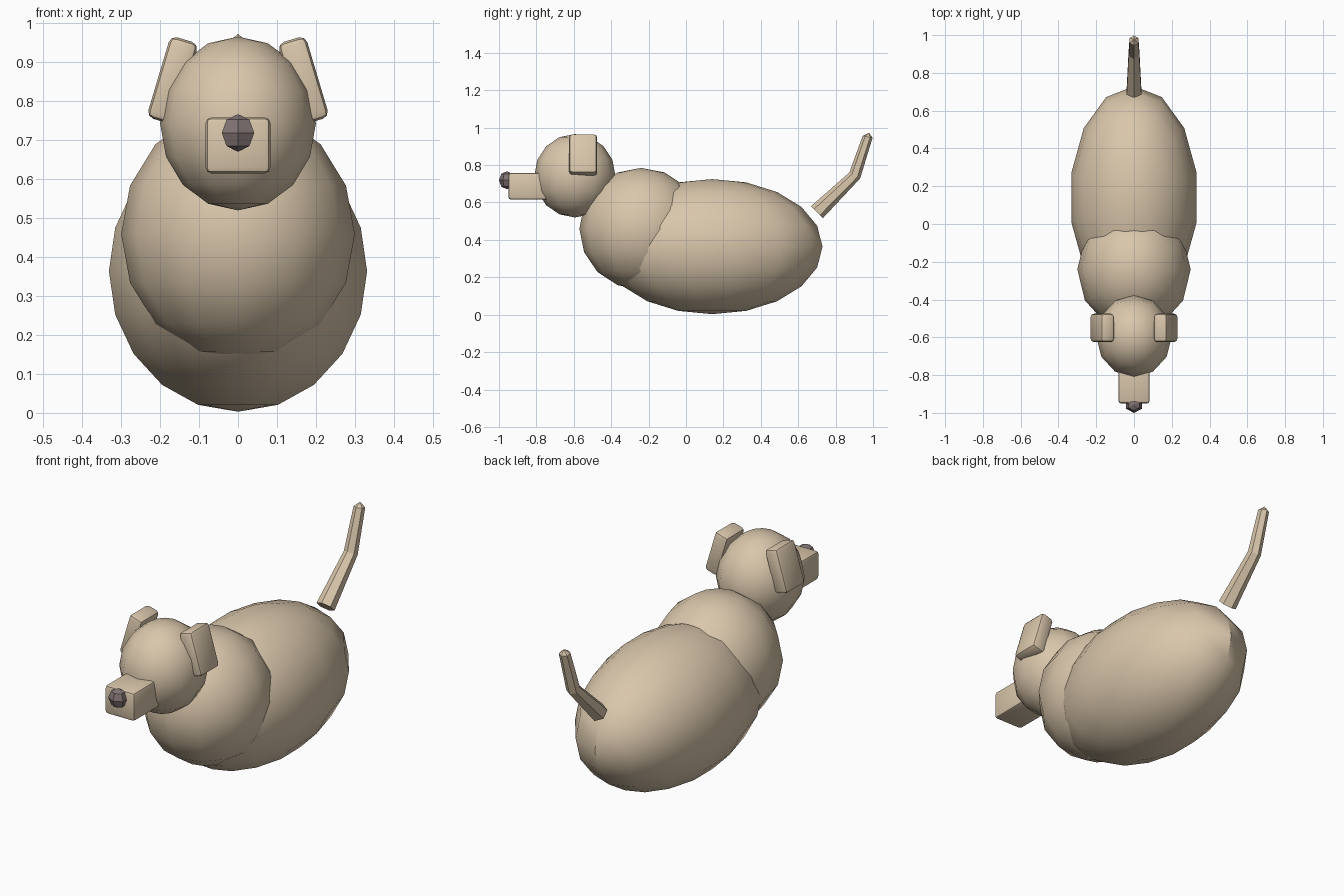
import bpy, bmesh, math
from mathutils import Vector, Matrix

if "Cube" in bpy.data.objects:
    bpy.data.objects.remove(bpy.data.objects["Cube"])


def material(name, color):
    m = bpy.data.materials.new(name)
    m.diffuse_color = (*color, 1)
    m.use_nodes = True
    m.node_tree.nodes["Principled BSDF"].inputs["Base Color"].default_value = m.diffuse_color
    return m


FUR = material("fur", (0.70, 0.57, 0.41))
DARK = material("dark", (0.22, 0.17, 0.17))


def finish(bm, name, mat, smooth=True):
    bmesh.ops.recalc_face_normals(bm, faces=bm.faces)
    me = bpy.data.meshes.new(name)
    bm.to_mesh(me)
    bm.free()
    me.materials.append(mat)
    ob = bpy.data.objects.new(name, me)
    bpy.context.collection.objects.link(ob)
    if smooth:
        bpy.ops.object.select_all(action='DESELECT')
        ob.select_set(True)
        bpy.context.view_layer.objects.active = ob
        bpy.ops.object.shade_smooth_by_angle(angle=math.radians(35))
    return ob


def ellipsoid(name, centre, radii, segments, rings, mat=FUR, smooth=True):
    bm = bmesh.new()
    bmesh.ops.create_uvsphere(bm, u_segments=segments, v_segments=rings, radius=1)
    bmesh.ops.transform(bm, verts=bm.verts,
                        matrix=Matrix.Translation(centre) @ Matrix.Diagonal((*radii, 1)))
    return finish(bm, name, mat, smooth)


def soft_box(name, centre, size, bevel, tilt=0.0):
    bm = bmesh.new()
    bmesh.ops.create_cube(bm, size=1)
    bmesh.ops.scale(bm, vec=size, verts=bm.verts)
    bmesh.ops.bevel(bm, geom=bm.edges[:], offset=bevel, segments=2,
                    profile=0.5, affect='EDGES')
    bmesh.ops.transform(bm, verts=bm.verts,
                        matrix=Matrix.Translation(centre) @ Matrix.Rotation(tilt, 4, 'Y'))
    return finish(bm, name, FUR)


# Torso, chest and head
ellipsoid("body", (0, 0.14, 0.364), (0.34, 0.59, 0.361), 14, 10)
ellipsoid("chest", (0, -0.24, 0.459), (0.30, 0.33, 0.326), 12, 8)
ellipsoid("head", (0, -0.594, 0.743), (0.20, 0.217, 0.223), 12, 8)

# Snout and nose
soft_box("snout", (0, -0.83, 0.687), (0.166, 0.24, 0.144), 0.015)
ellipsoid("nose", (0, -0.958, 0.719), (0.048, 0.042, 0.048), 6, 4, DARK, False)

# Ears, leaning outwards at the bottom
for side, label in ((1, "left"), (-1, "right")):
    soft_box("ear_" + label, (side * 0.168, -0.55, 0.854), (0.075, 0.15, 0.218),
             0.018, side * math.radians(-16.6))

# Tail: bent, tapering six-sided tube (y, z, radius, ring angle) with a pointed tip
bm = bmesh.new()
rings = []
for y, z, r, ang in ((0.70, 0.548, 0.045, -45),
                     (0.902, 0.744, 0.033, -29),
                     (0.971, 0.951, 0.027, -12)):
    d = Vector((0, math.cos(math.radians(ang)), math.sin(math.radians(ang))))
    rings.append([bm.verts.new(Vector((0, y, z)) + d * r * math.cos(i * math.pi / 3)
                               + Vector((r * math.sin(i * math.pi / 3), 0, 0)))
                  for i in range(6)])
tip = bm.verts.new((0, 0.978, 0.973))
bm.faces.new(rings[0])
for i in range(6):
    j = (i + 1) % 6
    for a, b in zip(rings, rings[1:]):
        bm.faces.new((a[i], a[j], b[j], b[i]))
    bm.faces.new((rings[-1][i], rings[-1][j], tip))
finish(bm, "tail", FUR, False)
